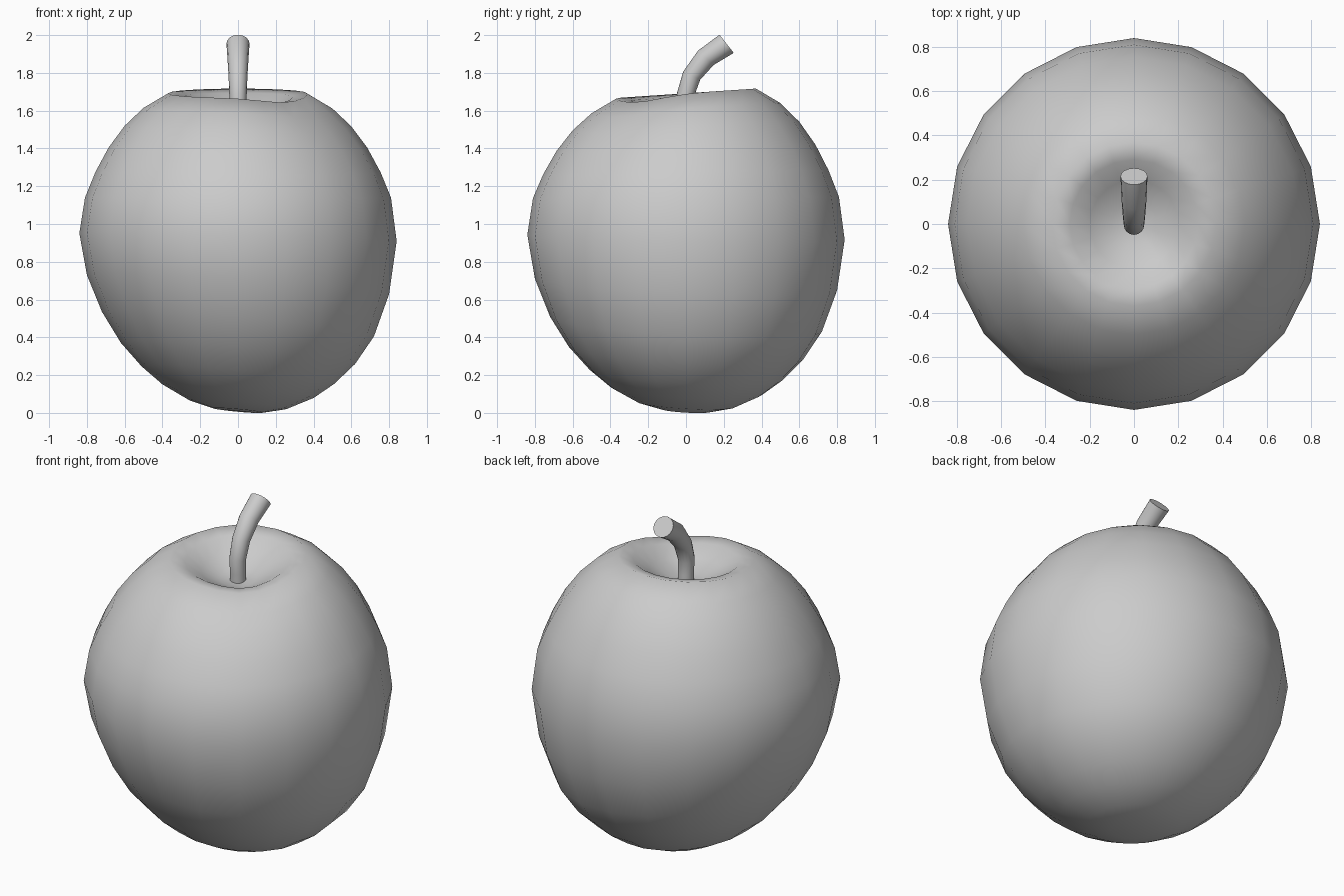
import bpy, bmesh, math
from mathutils import Vector

if "Cube" in bpy.data.objects:
    bpy.data.objects.remove(bpy.data.objects["Cube"])


def loft(name, rings, start=None, end=None):
    """Skin a list of vertex rings; start/end are pole points, or None for flat caps."""
    bm = bmesh.new()
    loops = [[bm.verts.new(p) for p in ring] for ring in rings]
    n = len(loops[0])
    for a, b in zip(loops, loops[1:]):
        for i in range(n):
            j = (i + 1) % n
            bm.faces.new((a[i], a[j], b[j], b[i]))
    for loop, pole in ((loops[0], start), (loops[-1], end)):
        if pole is None:
            bm.faces.new(loop)
        else:
            v = bm.verts.new(pole)
            for i in range(n):
                bm.faces.new((loop[i], loop[(i + 1) % n], v))
    bmesh.ops.recalc_face_normals(bm, faces=bm.faces)
    mesh = bpy.data.meshes.new(name)
    bm.to_mesh(mesh)
    bm.free()
    obj = bpy.data.objects.new(name, mesh)
    bpy.context.collection.objects.link(obj)
    bpy.ops.object.select_all(action='DESELECT')
    bpy.context.view_layer.objects.active = obj
    obj.select_set(True)
    bpy.ops.object.shade_smooth_by_angle(angle=math.radians(50))
    return obj


# Apple body: revolved profile (radius, height), made lopsided top and bottom
profile = [(.13, .013), (.26, .045), (.40, .115), (.51, .20), (.62, .315),
           (.72, .47), (.80, .68), (.84, .93), (.81, 1.14), (.755, 1.275),
           (.685, 1.405), (.60, 1.52), (.50, 1.615), (.37, 1.692),
           (.29, 1.675), (.20, 1.615), (.10, 1.565)]


def body_point(r, z, t):
    x, y = r * math.cos(t), r * math.sin(t)
    low = min(1, max(0, (1.1 - z) / .6))
    high = min(1, max(0, (z - 1.1) / .5))
    if z > 1.5 and r < .35:          # fade the rim dip inside the hollow
        high *= r / .37
    dip = max(0, math.cos(t + math.pi / 4)) ** 6
    dz = -low * (.09 * x + .055 * y) + high * (.025 * math.sin(t) - .03 * dip)
    return (x, y, z + dz)


SIDES = 20
rings = [[body_point(r, z, math.tau * i / SIDES) for i in range(SIDES)]
         for r, z in profile]
loft("apple_body", rings, (0, 0, .01), (0, 0, 1.55))

# Stem: curved, tapered rod leaning backwards (y, z, lean angle, radius)
path = [(0, 1.50, 0, .044), (0, 1.60, 2, .044), (-.004, 1.68, 11, .046),
        (.03, 1.785, 25, .050), (.105, 1.88, 43, .056), (.215, 1.954, 52, .061)]
stem = []
for y, z, lean, r in path:
    a = math.radians(lean)
    side, up = Vector((1, 0, 0)), Vector((0, math.cos(a), -math.sin(a)))
    stem.append([Vector((0, y, z)) + r * (math.cos(t) * side + math.sin(t) * up)
                 for t in (math.tau * i / 16 for i in range(16))])
loft("stem", stem)
